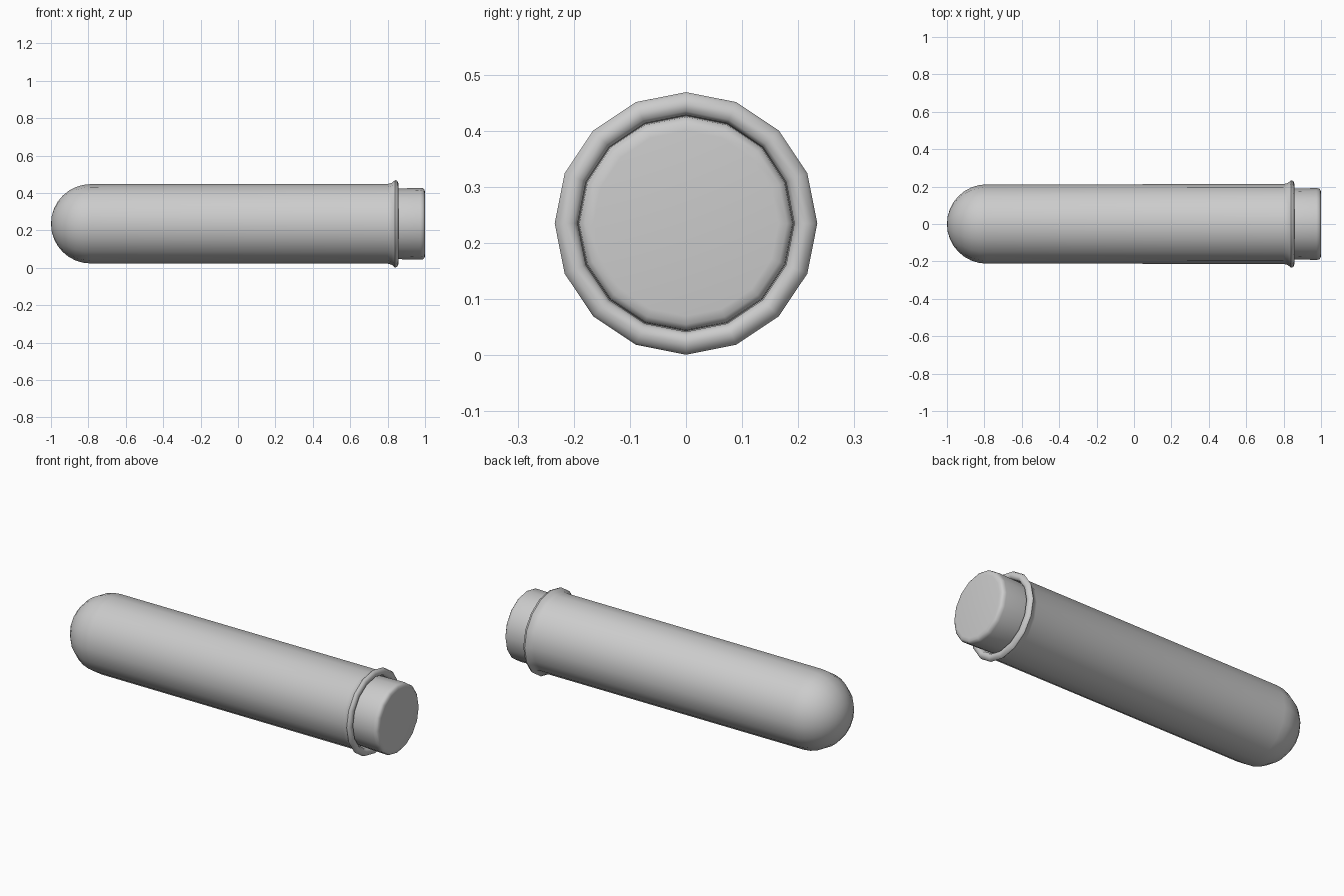
import bpy, bmesh, math

if "Cube" in bpy.data.objects:
    bpy.data.objects.remove(bpy.data.objects["Cube"])

SIDES = 16
AXIS_Z = 0.235


def lathe(name, profile):
    """Revolve (x, radius) points around the horizontal x axis."""
    bm = bmesh.new()
    rings = []
    for x, r in profile:
        if r == 0:
            rings.append([bm.verts.new((x, 0, AXIS_Z))] * SIDES)
        else:
            rings.append([bm.verts.new((x, r * math.cos(2 * math.pi * i / SIDES),
                                        AXIS_Z + r * math.sin(2 * math.pi * i / SIDES)))
                          for i in range(SIDES)])
    for a, b in zip(rings, rings[1:]):
        for i in range(SIDES):
            j = (i + 1) % SIDES
            bm.faces.new(list(dict.fromkeys((a[i], a[j], b[j], b[i]))))
    bmesh.ops.recalc_face_normals(bm, faces=bm.faces)
    mesh = bpy.data.meshes.new(name)
    bm.to_mesh(mesh)
    bm.free()
    obj = bpy.data.objects.new(name, mesh)
    bpy.context.collection.objects.link(obj)
    bpy.ops.object.select_all(action='DESELECT')
    obj.select_set(True)
    bpy.context.view_layer.objects.active = obj
    bpy.ops.object.shade_smooth_by_angle(angle=math.radians(50))
    return obj


def dome(r, steps=8):
    """Quarter-circle profile of the closed end, centred at x = -0.788."""
    return [(-0.788 - r * math.cos(t), r * math.sin(t) if k else 0)
            for k in range(steps + 1) for t in [k * math.pi / 2 / steps]]


# Hollow glass tube: outer wall, flared lip, inner wall
outer = dome(0.212)
lip = [(0.80, 0.213), (0.822, 0.219), (0.84, 0.234), (0.852, 0.229),
       (0.858, 0.214), (0.855, 0.200), (0.842, 0.193)]
inner = list(reversed(dome(0.192)))
lathe("test_tube", outer + lip + inner)

# Stopper plugged into the open end
lathe("stopper", [(0.66, 0), (0.66, 0.175), (0.67, 0.185), (0.86, 0.189),
                  (0.975, 0.192), (0.99, 0.190), (0.998, 0.180), (1.0, 0.165), (1.0, 0)])
